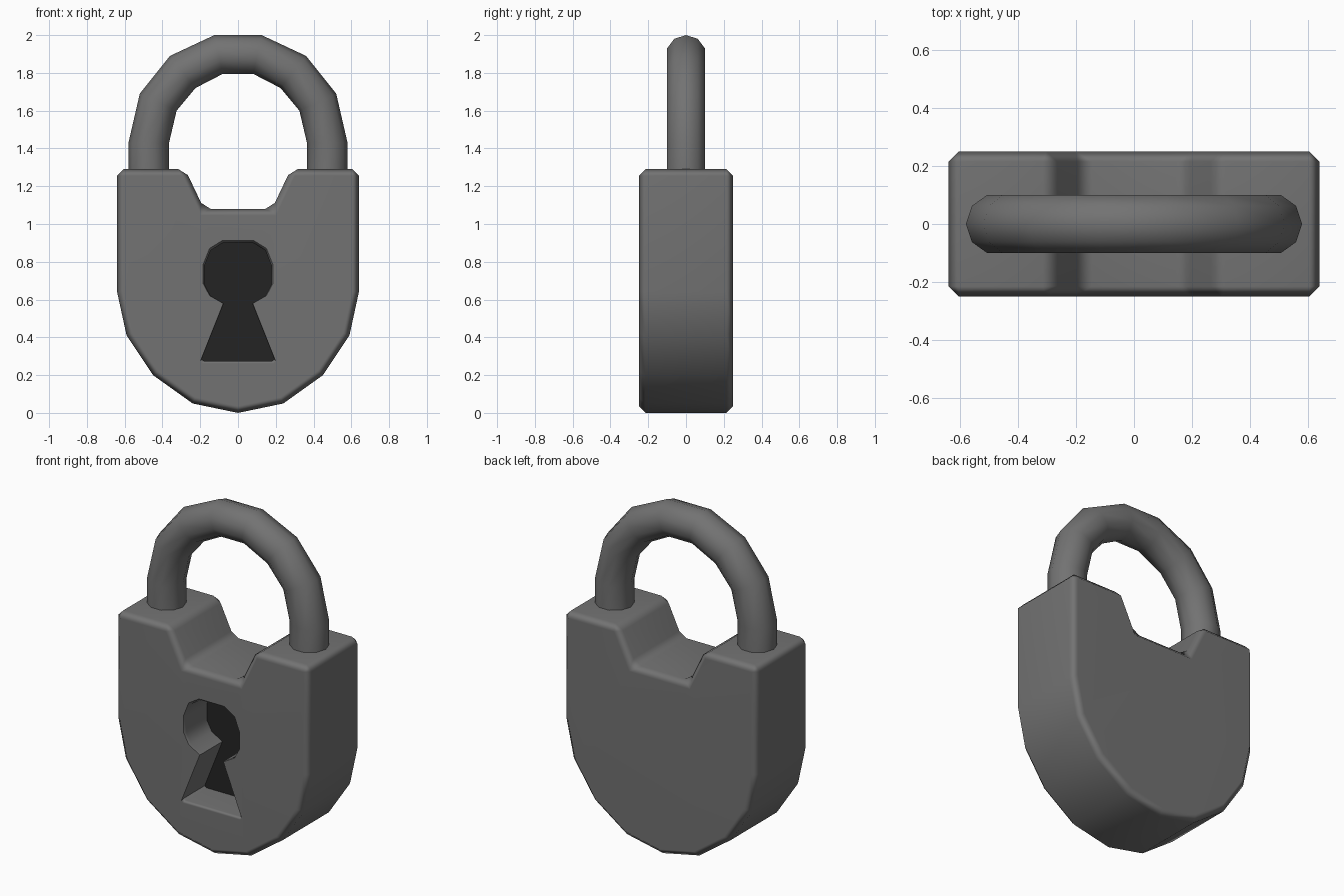
import bpy, bmesh, math

cube = bpy.data.objects.get("Cube")
if cube:
    bpy.data.objects.remove(cube, do_unlink=True)


def make_material(name, value, rough):
    mat = bpy.data.materials.new(name)
    mat.use_nodes = True
    color = (value, value, value, 1)
    mat.diffuse_color = color
    node = mat.node_tree.nodes["Principled BSDF"]
    node.inputs["Base Color"].default_value = color
    node.inputs["Roughness"].default_value = rough
    return mat


metal = make_material("grey metal", 0.17, 0.5)
dark = make_material("keyhole black", 0.017, 0.8)


def loft(name, rings):
    """Skin a list of equal-length rings and cap both ends."""
    bm = bmesh.new()
    loops = [[bm.verts.new(p) for p in ring] for ring in rings]
    n = len(loops[0])
    for a, b in zip(loops, loops[1:]):
        for i in range(n):
            j = (i + 1) % n
            bm.faces.new((a[i], a[j], b[j], b[i]))
    bm.faces.new(loops[0])
    end = bm.faces.new(loops[-1])
    end.material_index = 1
    bmesh.ops.recalc_face_normals(bm, faces=bm.faces)
    mesh = bpy.data.meshes.new(name)
    bm.to_mesh(mesh)
    bm.free()
    mesh.materials.append(metal)
    mesh.materials.append(dark)
    obj = bpy.data.objects.new(name, mesh)
    bpy.context.collection.objects.link(obj)
    return obj


def mirrored(half):
    """Complete a right half outline with its mirror image."""
    return half + [(-x, z) for x, z in reversed(half) if x > 0]


def activate(obj):
    bpy.ops.object.select_all(action='DESELECT')
    obj.select_set(True)
    bpy.context.view_layer.objects.active = obj


def smooth(obj, degrees):
    activate(obj)
    bpy.ops.object.shade_smooth_by_angle(angle=math.radians(degrees))
    mod = obj.modifiers.new("Weighted normals", 'WEIGHTED_NORMAL')
    mod.keep_sharp = True


# Body: shield outline with a notch in the top
outline = mirrored([(0.18, 1.08), (0.28, 1.29), (0.64, 1.29), (0.64, 0.64),
                    (0.59, 0.41), (0.45, 0.20), (0.24, 0.05), (0, 0)])
body = loft("lock_body", [[(x, y, z) for x, z in outline] for y in (-0.25, 0.25)])
for face in body.data.polygons:
    face.material_index = 0
bevel = body.modifiers.new("Chamfer", 'BEVEL')
bevel.width = 0.035
bevel.segments = 1
bevel.limit_method = 'ANGLE'
bevel.angle_limit = math.radians(30)

# Keyhole: flared recess with a black floor
keyhole = mirrored([(0.08, 0.90), (0.145, 0.86), (0.177, 0.78), (0.177, 0.68),
                    (0.145, 0.62), (0.075, 0.58), (0.192, 0.285), (0.18, 0.275)])
rings = [[(x * s, y, 0.59 + (z - 0.59) * s) for x, z in keyhole]
         for y, s in ((-0.30, 1.04), (-0.25, 1.04), (-0.235, 1.0), (-0.04, 1.0))]
cutter = loft("keyhole_cutter", rings)
cutter.hide_render = True
cut = body.modifiers.new("Keyhole", 'BOOLEAN')
cut.operation = 'DIFFERENCE'
cut.solver = 'EXACT'
cut.object = cutter
activate(body)
for name in ("Chamfer", "Keyhole"):
    bpy.ops.object.modifier_apply(modifier=name)
bpy.data.objects.remove(cutter, do_unlink=True)
smooth(body, 50)

# Shackle: ten-sided tube following outer and inner arch points
outer = [(0.58, 1.24), (0.58, 1.43), (0.52, 1.69), (0.36, 1.89), (0.125, 2.0)]
inner = [(0.365, 1.24), (0.365, 1.43), (0.325, 1.60), (0.225, 1.72), (0.08, 1.795)]
spans = list(zip(outer, inner))
spans += [((-o[0], o[1]), (-i[0], i[1])) for o, i in reversed(spans)]
rings = []
for (ox, oz), (ix, iz) in spans:
    ring = []
    for k in range(10):
        a = math.tau * k / 10
        t = (1 + math.cos(a)) / 2
        ring.append((ix + (ox - ix) * t, 0.106 * math.sin(a), iz + (oz - iz) * t))
    rings.append(ring)
shackle = loft("shackle", rings)
for face in shackle.data.polygons:
    face.material_index = 0
smooth(shackle, 60)
